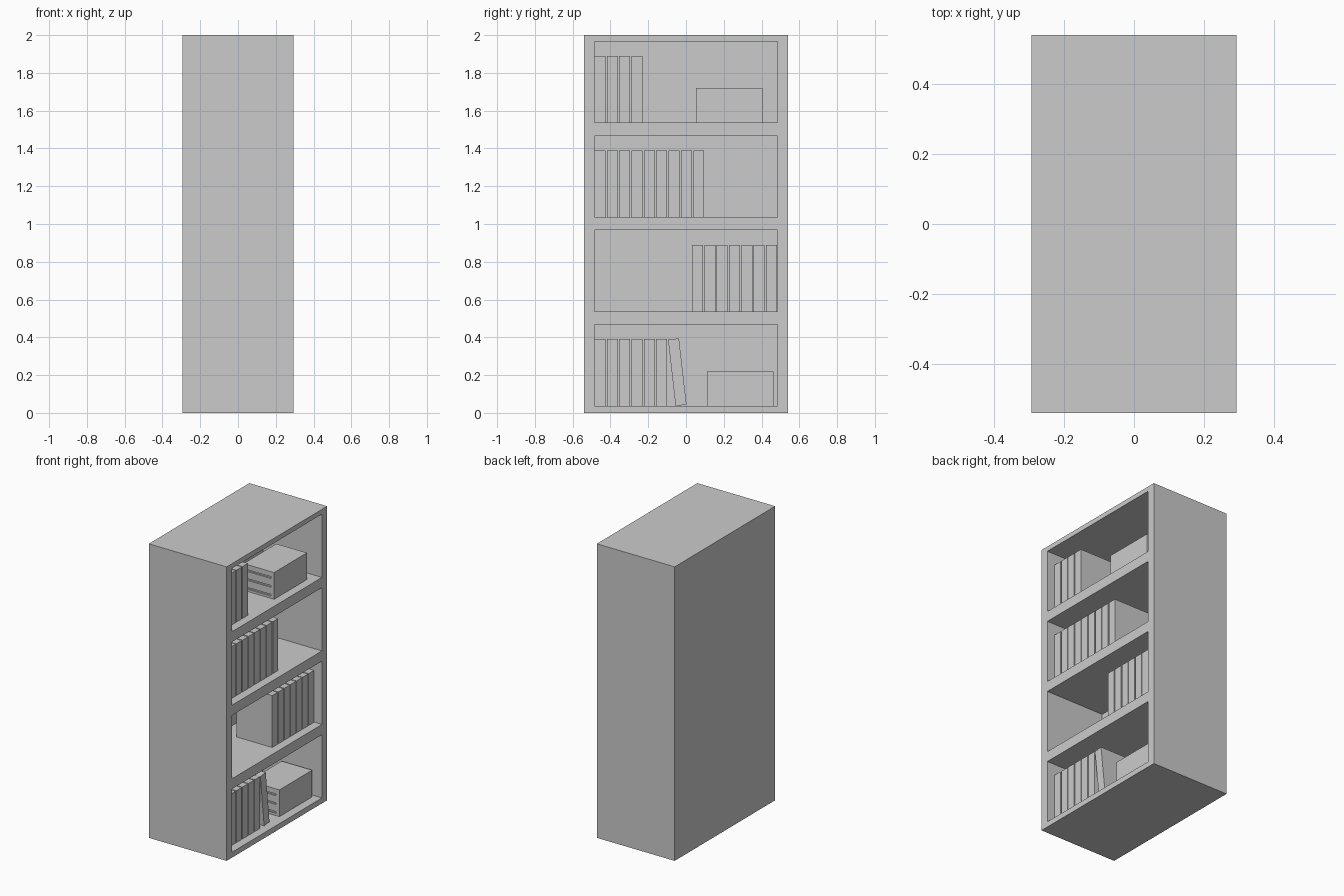
import bpy, math

if "Cube" in bpy.data.objects:
    bpy.data.objects.remove(bpy.data.objects["Cube"])


def box(name, x, y, z):
    """Box spanning the given (min, max) ranges."""
    me = bpy.data.meshes.new(name)
    vs = [(a, b, c) for a in x for b in y for c in z]
    me.from_pydata(vs, [], [(0, 1, 3, 2), (4, 6, 7, 5), (0, 4, 5, 1),
                            (2, 3, 7, 6), (0, 2, 6, 4), (1, 5, 7, 3)])
    ob = bpy.data.objects.new(name, me)
    bpy.context.scene.collection.objects.link(ob)
    return ob


def carve(ob, cutters):
    """Subtract the cutters, then discard them."""
    for c in cutters:
        c.hide_render = True
        m = ob.modifiers.new("cut", 'BOOLEAN')
        m.operation, m.solver, m.object = 'DIFFERENCE', 'EXACT', c
    bpy.context.view_layer.objects.active = ob
    for m in list(ob.modifiers):
        bpy.ops.object.modifier_apply(modifier=m.name)
    for c in cutters:
        bpy.data.objects.remove(c)


HX, HY = 0.293, 0.54
INNER = 0.484          # half width of each opening
BACK = -0.15           # inner face of the back
FRONT = 0.235          # front of books and boxes
FLOORS = [0.037, 0.537, 1.037, 1.537]
BOOK_W, PITCH, BOOK_H = 0.058, 0.0653, 0.353
BOOK_X = (-0.032, FRONT)

# Bookcase body with four open compartments
case = box("bookcase", (-HX, HX), (-HY, HY), (0, 2))
carve(case, [box("opening", (BACK, 0.5), (-INNER, INNER), (f, f + 0.43))
             for f in FLOORS])


# Rows of upright books
def book_row(level, y0, count):
    for i in range(count):
        y = y0 + i * PITCH
        box(f"book_{level}_{i}", BOOK_X, (y, y + BOOK_W),
            (FLOORS[level], FLOORS[level] + BOOK_H))


book_row(0, -INNER, 6)
book_row(1, 0.032, 7)
book_row(2, -INNER, 9)
book_row(3, -INNER, 4)

# Leaning book on the bottom shelf
lean = box("leaning_book", BOOK_X, (0, BOOK_W), (0, BOOK_H))
lean.location = (0, -0.055, FLOORS[0])
lean.rotation_euler.x = math.radians(6.5)


# Storage boxes with slots in the side
def storage_box(name, level, y0):
    f = FLOORS[level]
    ob = box(name, (0.005, FRONT), (y0, y0 + 0.352), (f, f + 0.182))
    carve(ob, [box("slot", (0.03, FRONT - 0.025), (y0 - 0.05, y0 + 0.01),
                   (f + h, f + h + 0.012)) for h in (0.015, 0.075, 0.135)])


storage_box("lower_storage_box", 0, 0.11)
storage_box("upper_storage_box", 3, 0.053)
